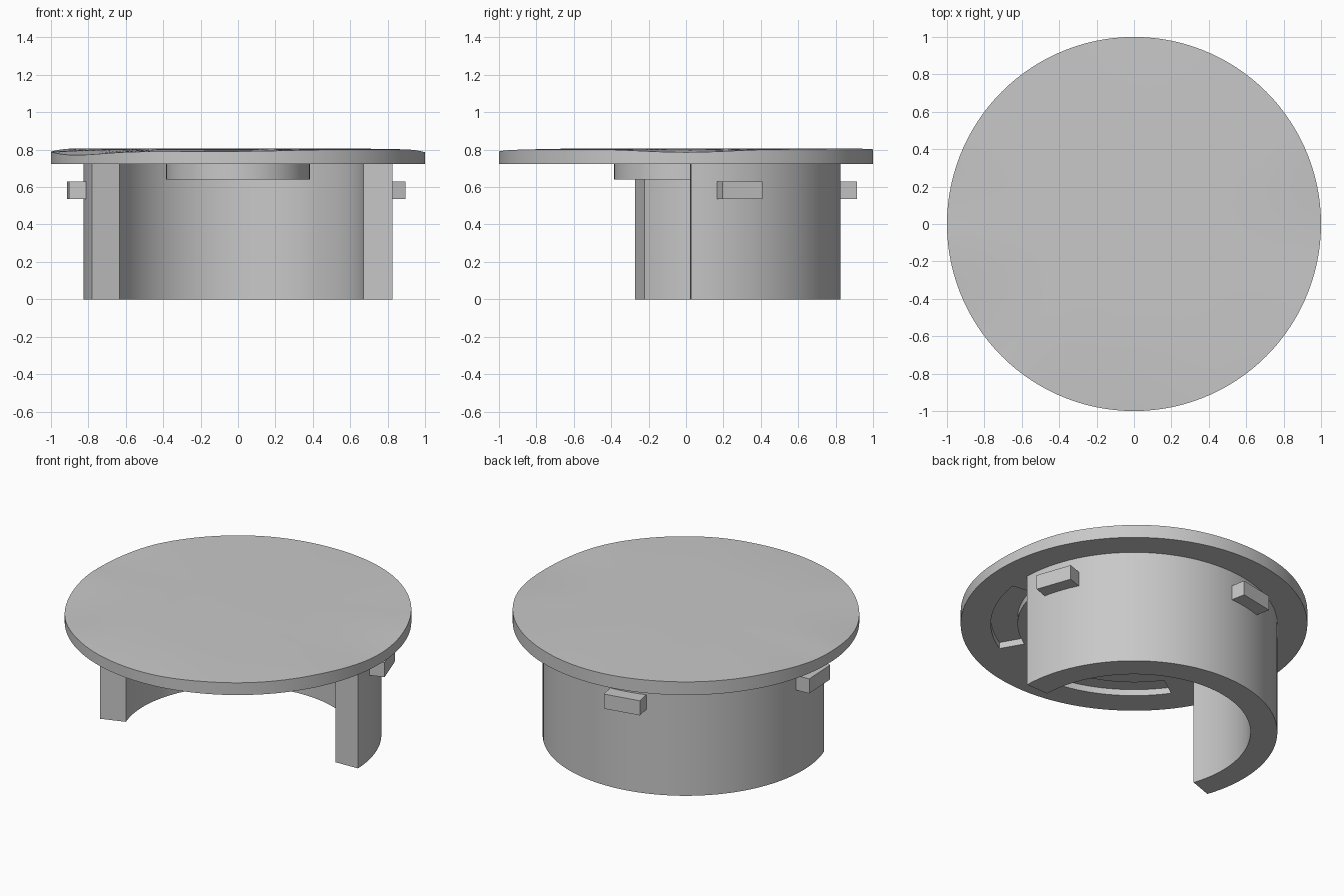
import bpy, bmesh, math
from mathutils import Matrix

if "Cube" in bpy.data.objects:
    bpy.data.objects.remove(bpy.data.objects["Cube"])

grey = bpy.data.materials.new("light_grey")
grey.diffuse_color = (0.58, 0.58, 0.58, 1)
grey.use_nodes = True
grey.node_tree.nodes["Principled BSDF"].inputs["Base Color"].default_value = grey.diffuse_color


def finish(bm, name, smooth=True):
    bmesh.ops.recalc_face_normals(bm, faces=bm.faces)
    me = bpy.data.meshes.new(name)
    bm.to_mesh(me)
    bm.free()
    ob = bpy.data.objects.new(name, me)
    bpy.context.collection.objects.link(ob)
    me.materials.append(grey)
    if smooth:
        bpy.ops.object.select_all(action='DESELECT')
        bpy.context.view_layer.objects.active = ob
        ob.select_set(True)
        bpy.ops.object.shade_smooth_by_angle(angle=math.radians(30))
    return ob


def arc_wall(name, a0, a1, r0, r1, z0, z1, steps, smooth=True):
    """Solid curved wall between two angles in degrees."""
    bm = bmesh.new()
    rows = []
    for i in range(steps + 1):
        a = math.radians(a0 + (a1 - a0) * i / steps)
        rows.append([bm.verts.new((r * math.cos(a), r * math.sin(a), z))
                     for r, z in ((r0, z0), (r1, z0), (r1, z1), (r0, z1))])
    for p, q in zip(rows, rows[1:]):
        for k in range(4):
            n = (k + 1) % 4
            bm.faces.new((p[k], p[n], q[n], q[k]))
    bm.faces.new(rows[0])
    bm.faces.new(rows[-1])
    return finish(bm, name, smooth)


# Height of the gently wavy rim, every 30 degrees
RIM = [.786, .802, .806, .802, .806, .806, .789, .771, .789, .791, .800, .802]
TOP, UNDER, SEG = 0.807, 0.722, 120


def rim_height(deg):
    i, t = divmod(deg / 30, 1)
    t = (1 - math.cos(math.pi * t)) / 2
    i = int(i)
    return RIM[i % 12] * (1 - t) + RIM[(i + 1) % 12] * t


# Lid: flat underside, top that eases down to the wavy rim
bm = bmesh.new()
radii = (1.0, 0.95, 0.88, 0.8, 0.7, 0.6, 0.45)
rings = [[], *[[] for _ in radii]]
for i in range(SEG):
    deg = 360 * i / SEG
    c, s = math.cos(math.radians(deg)), math.sin(math.radians(deg))
    rings[0].append(bm.verts.new((c, s, UNDER)))
    for ring, r in zip(rings[1:], radii):
        f = max(0, (r - 0.45) / 0.55) ** 2
        ring.append(bm.verts.new((r * c, r * s, TOP + (rim_height(deg) - TOP) * f)))
for lo, hi in zip(rings, rings[1:]):
    for i in range(SEG):
        j = (i + 1) % SEG
        bm.faces.new((lo[i], lo[j], hi[j], hi[i]))
bm.faces.new(rings[0])
bm.faces.new(rings[-1])
lid = finish(bm, "lid")

# Two curved slots in the underside, in the open part of the collar
for k, (a0, a1) in enumerate(((215, 260), (300, 352))):
    cut = arc_wall(f"slot_cutter_{k + 1}", a0, a1, 0.672, 0.826, 0.68, UNDER + 0.04, 20, False)
    cut.hide_render = True
    cut.hide_set(True)
    mod = lid.modifiers.new("slot", 'BOOLEAN')
    mod.operation = 'DIFFERENCE'
    mod.solver = 'EXACT'
    mod.object = cut

# Collar: thick wall, open at the front
arc_wall("collar", 1.8, 199.2, 0.672, 0.827, 0, UNDER, 64)

# Round boss under the lid
bm = bmesh.new()
bmesh.ops.create_cone(bm, cap_ends=True, segments=64, radius1=0.384, radius2=0.384,
                      depth=UNDER - 0.64, matrix=Matrix.Translation((0, 0, (UNDER + 0.64) / 2)))
finish(bm, "boss")

# Locking tabs on the outside of the collar
for k, deg in enumerate((19.4, 101, 183)):
    bm = bmesh.new()
    bmesh.ops.create_cube(bm, size=1, matrix=Matrix.Rotation(math.radians(deg), 4, 'Z')
                          @ Matrix.Translation((0.855, 0, 0.582))
                          @ Matrix.Diagonal((0.11, 0.228, 0.093, 1)))
    finish(bm, f"locking_tab_{k + 1}", False)
